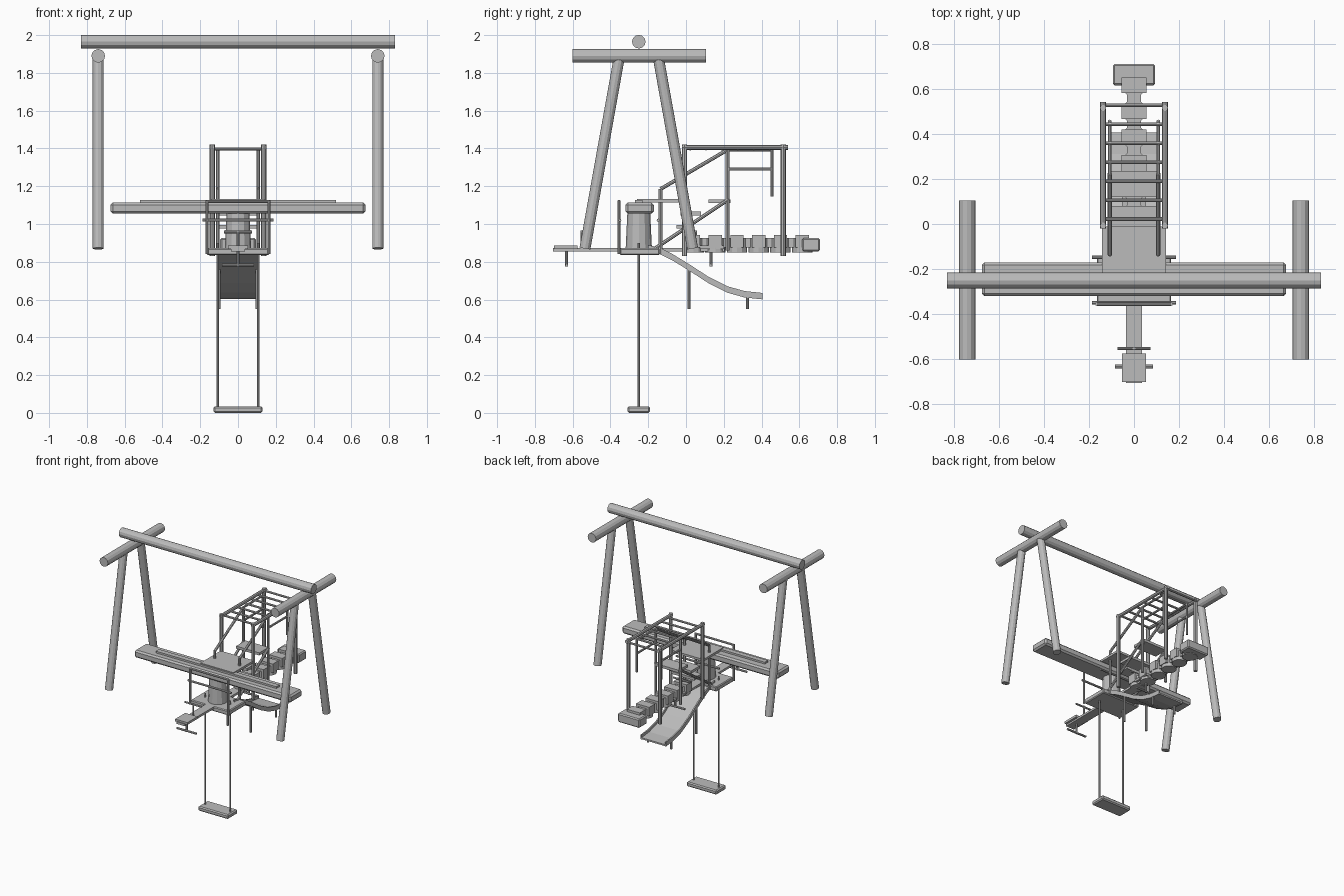
import bpy, bmesh
from mathutils import Vector

cube = bpy.data.objects.get("Cube")
if cube:
    bpy.data.objects.remove(cube, do_unlink=True)

grey = bpy.data.materials.new("plain grey")
grey.use_nodes = True
grey.diffuse_color = (0.5, 0.5, 0.5, 1)
grey.node_tree.nodes["Principled BSDF"].inputs["Base Color"].default_value = (0.5, 0.5, 0.5, 1)


def finish(name, bm):
    bmesh.ops.recalc_face_normals(bm, faces=bm.faces)
    mesh = bpy.data.meshes.new(name)
    bm.to_mesh(mesh)
    bm.free()
    mesh.materials.append(grey)
    ob = bpy.data.objects.new(name, mesh)
    bpy.context.collection.objects.link(ob)
    return ob


def rod(name, a, b, r, sides=8, r2=None):
    """Closed cylinder or cone between two points."""
    a, b = Vector(a), Vector(b)
    bm = bmesh.new()
    bmesh.ops.create_cone(bm, cap_ends=True, segments=sides, radius1=r,
                          radius2=r if r2 is None else r2, depth=(b - a).length)
    turn = (b - a).to_track_quat('Z', 'Y').to_matrix()
    bmesh.ops.rotate(bm, matrix=turn, verts=bm.verts)
    bmesh.ops.translate(bm, vec=(a + b) / 2, verts=bm.verts)
    return finish(name, bm)


def pair(name, x, path, r, sides=8):
    """Matching rods along a (y, z) path on both sides."""
    for side, s in (("left", 1), ("right", -1)):
        for i, (p, q) in enumerate(zip(path, path[1:])):
            rod(f"{name}_{side}_{i + 1}", (s * x, *p), (s * x, *q), r, sides)


def box(name, hx, y, z, bevel=0):
    """Box centred on x, given y and z ranges."""
    bm = bmesh.new()
    bmesh.ops.create_cube(bm, size=1)
    bmesh.ops.scale(bm, vec=(2 * hx, y[1] - y[0], z[1] - z[0]), verts=bm.verts)
    bmesh.ops.translate(bm, vec=(0, sum(y) / 2, sum(z) / 2), verts=bm.verts)
    ob = finish(name, bm)
    if bevel:
        mod = ob.modifiers.new("soft edge", 'BEVEL')
        mod.width = bevel
        mod.segments = 1
    return ob


def extrude(name, outline, x0, x1):
    """Solid from a (y, z) outline between two x positions."""
    bm = bmesh.new()
    face = bm.faces.new([bm.verts.new((x0, y, z)) for y, z in outline])
    ext = bmesh.ops.extrude_face_region(bm, geom=[face])["geom"]
    bmesh.ops.translate(bm, vec=(x1 - x0, 0, 0),
                        verts=[v for v in ext if isinstance(v, bmesh.types.BMVert)])
    return finish(name, bm)


MID = -0.25

# Large A-frame
rod("frame_top_beam", (-0.83, MID, 1.965), (0.83, MID, 1.965), 0.036, 12)
pair("frame_cross_beam", 0.74, [(-0.6, 1.89), (0.105, 1.89)], 0.036, 12)
pair("frame_front_leg", 0.74, [(-0.535, 0.87), (-0.352, 1.89)], 0.029, 12)
pair("frame_back_leg", 0.74, [(0.035, 0.87), (-0.148, 1.89)], 0.029, 12)

# Swing
box("swing_seat", 0.13, (-0.31, -0.19), (0, 0.035), 0.008)
pair("swing_rope", 0.108, [(MID, 0.02), (MID, 0.9)], 0.007)

# Balance plank with ridge, on a tapered stump
box("balance_plank", 0.675, (-0.32, -0.17), (1.055, 1.113), 0.012)
box("plank_ridge", 0.52, (-0.27, -0.23), (1.105, 1.127))
rod("plank_stump", (0, MID, 0.86), (0, MID, 1.07), 0.07, 12, 0.06)

# Platform with railings
box("platform_floor", 0.165, (-0.35, -0.14), (0.835, 0.872), 0.006)
pair("railing_post", 0.165, [(-0.355, 0.84), (-0.355, 1.125)], 0.008)
for y, z, x in ((-0.355, 1.12, 0.165), (-0.35, 1.02, 0.187), (-0.147, 1.02, 0.187)):
    rod("railing_bar", (-x, y, z), (x, y, z), 0.008)
box("upper_deck", 0.143, (-0.26, -0.01), (1.115, 1.132))

# Slide: floor and side walls follow one curve
curve = [(-0.2, 0.868), (-0.14, 0.855), (-0.07, 0.82), (0.02, 0.765), (0.12, 0.7),
         (0.22, 0.65), (0.31, 0.625), (0.405, 0.615)]


def band(low, high):
    return [(y, z + low) for y, z in curve] + [(y, z + high) for y, z in reversed(curve)]


extrude("slide_floor", band(-0.012, 0), -0.105, 0.105)
extrude("slide_wall_left", band(-0.014, 0.02), 0.1, 0.11)
extrude("slide_wall_right", band(-0.014, 0.02), -0.11, -0.1)
pair("slide_upper_leg", 0.1, [(0.015, 0.55), (0.015, 0.76)], 0.008)
pair("slide_lower_leg", 0.1, [(0.325, 0.55), (0.325, 0.62)], 0.008)

# Overhead ladder
pair("ladder_rail", 0.137, [(-0.02, 1.405), (0.54, 1.405)], 0.013)
for y in (-0.008, 0.515):
    pair("ladder_post", 0.137, [(y, 0.83), (y, 1.42)], 0.014)
for i in range(7):
    y = 0.022 + i * 0.084
    rod("ladder_rung", (-0.137, y, 1.397), (0.137, y, 1.397), 0.008)

# Stairs with handrails
pair("stair_stringer", 0.107, [(-0.165, 0.87), (0.225, 1.13)], 0.01)
pair("stair_handrail", 0.107, [(-0.135, 0.84), (-0.135, 1.185), (0.22, 1.393), (0.22, 0.86)], 0.01)
pair("landing_rail", 0.107, [(0.22, 1.393), (0.455, 1.393), (0.455, 1.145)], 0.008)
pair("landing_middle_rail", 0.107, [(0.22, 1.29), (0.46, 1.29)], 0.008)
for y0, y1, z in ((0.12, 0.235, 1.12), (-0.03, 0.08, 1.055), (-0.05, 0.04, 0.985)):
    box("stair_step", 0.1, (y0, y1), (z - 0.01, z + 0.01))

# Seesaw, the same at both ends
box("seesaw_plank", 0.036, (-0.705, 0.205), (0.855, 0.872))
for end, s in (("front", -1), ("back", 1)):
    seat = sorted((MID + s * 0.325, MID + s * 0.45))
    box(f"seesaw_{end}_seat", 0.053, seat, (0.868, 0.886))
    y = MID + s * 0.302
    rod(f"seesaw_{end}_handle_post", (0, y, 0.86), (0, y, 0.965), 0.007)
    rod(f"seesaw_{end}_handle", (-0.073, y, 0.958), (0.073, y, 0.958), 0.007)
    y = MID + s * 0.382
    rod(f"seesaw_{end}_footrest_post", (0, y, 0.775), (0, y, 0.86), 0.008)
    rod(f"seesaw_{end}_footrest", (-0.085, y, 0.782), (0.085, y, 0.782), 0.008)

# Stepping bridge of rounded blocks ending in a box
for i in range(6):
    y = 0.04 + i * 0.115
    rod("bridge_block", (0, y, 0.85), (0, y, 0.925), 0.054, 12)
    box("bridge_side_plate", 0.056, (y - 0.035, y + 0.035), (0.875, 0.943))
box("bridge_link", 0.03, (0.0, 0.64), (0.875, 0.925))
box("bridge_end_block", 0.094, (0.615, 0.71), (0.855, 0.925), 0.008)
